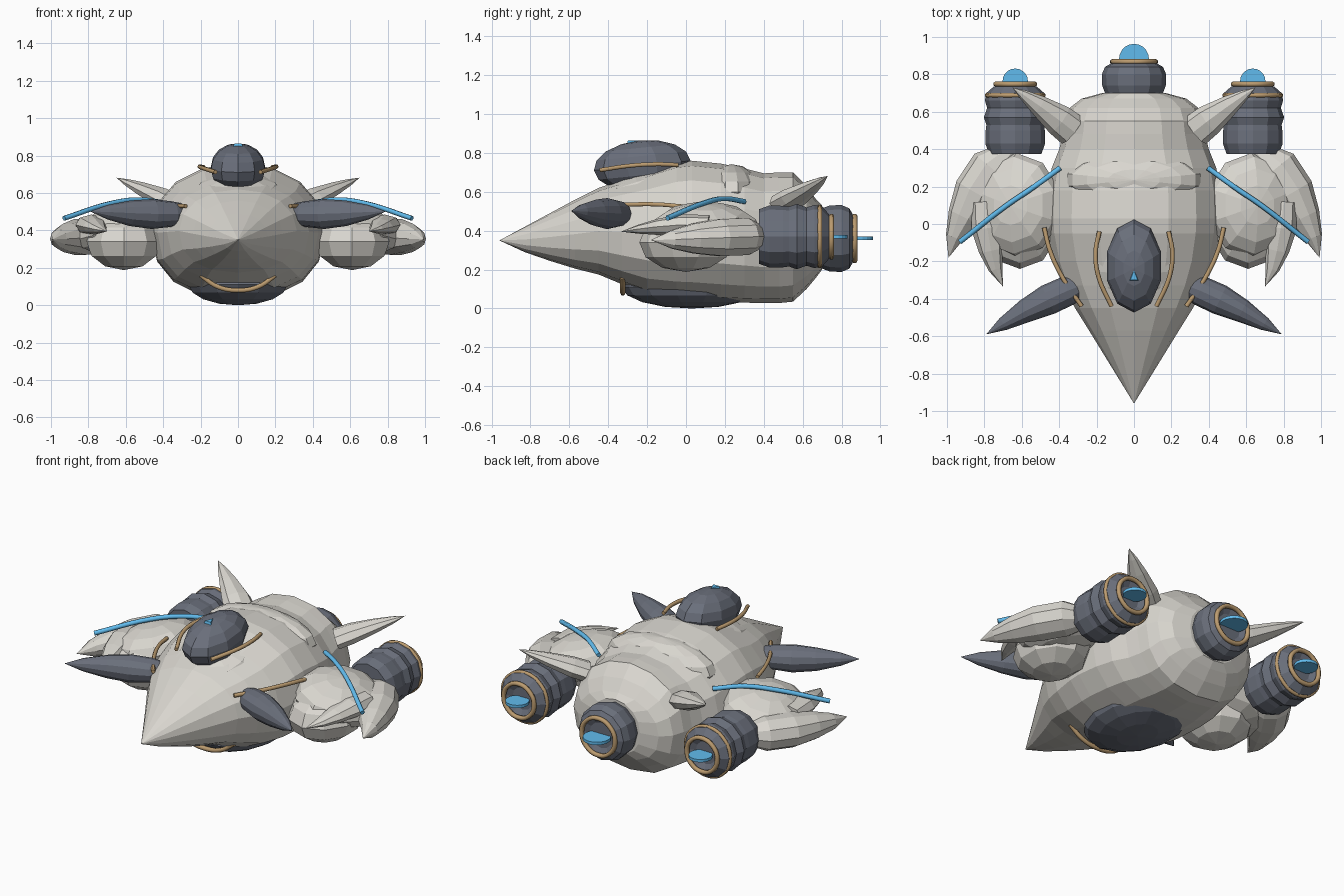
import bpy, bmesh, math
from mathutils import Vector, Matrix

if "Cube" in bpy.data.objects:
    bpy.data.objects.remove(bpy.data.objects["Cube"])


def mat(name, rgb):
    m = bpy.data.materials.new(name)
    m.diffuse_color = (*rgb, 1)
    m.use_nodes = True
    m.node_tree.nodes["Principled BSDF"].inputs["Base Color"].default_value = m.diffuse_color
    return m


HULL = mat("pale_hull", (0.70, 0.68, 0.63))
DARK = mat("dark_metal", (0.145, 0.16, 0.20))
BRONZE = mat("bronze", (0.50, 0.33, 0.16))
BLUE = mat("blue_glow", (0.12, 0.50, 0.85))
UP = Vector((0, 0, 1))


def finish(name, bm, material):
    bmesh.ops.remove_doubles(bm, verts=bm.verts, dist=1e-4)
    bmesh.ops.recalc_face_normals(bm, faces=bm.faces)
    me = bpy.data.meshes.new(name)
    bm.to_mesh(me)
    bm.free()
    me.materials.append(material)
    ob = bpy.data.objects.new(name, me)
    bpy.context.collection.objects.link(ob)
    return ob


def loft(name, path, material, sides=10, axis=None, top_pow=1.0, low_pow=1.0):
    """Skin rings given as (x, y, z, half_width, half_height)."""
    bm = bmesh.new()
    pts = [Vector(p[:3]) for p in path]
    rings = []
    for i, p in enumerate(path):
        t = axis or (pts[min(i + 1, len(pts) - 1)] - pts[max(i - 1, 0)]).normalized()
        side = t.cross(UP).normalized()
        up = side.cross(t)
        ring = []
        for k in range(sides):
            a = 2 * math.pi * k / sides
            c, s = math.cos(a), math.sin(a)
            power = top_pow if s > 0 else low_pow
            c = math.copysign(abs(c) ** power, c)
            s = math.copysign(abs(s) ** power, s)
            ring.append(bm.verts.new(pts[i] + side * c * p[3] + up * s * p[4]))
        rings.append(ring)
    for a, b in zip(rings, rings[1:]):
        for k in range(sides):
            j = (k + 1) % sides
            bm.faces.new((a[k], a[j], b[j], b[k]))
    bm.faces.new(rings[0])
    bm.faces.new(rings[-1])
    return finish(name, bm, material)


def blob(name, loc, radii, material, u=12, v=8, tilt=(0, 0)):
    bm = bmesh.new()
    bmesh.ops.create_uvsphere(bm, u_segments=u, v_segments=v, radius=1)
    m = (Matrix.Translation(loc) @ Matrix.Rotation(tilt[1], 4, 'Y')
         @ Matrix.Rotation(tilt[0], 4, 'X') @ Matrix.Diagonal((*radii, 1)))
    bmesh.ops.transform(bm, matrix=m, verts=bm.verts)
    return finish(name, bm, material)


def tube(name, pts, r, material, closed=False):
    cu = bpy.data.curves.new(name, 'CURVE')
    cu.dimensions = '3D'
    cu.bevel_depth = r
    cu.bevel_resolution = 1
    cu.resolution_u = 6
    cu.use_fill_caps = True
    sp = cu.splines.new('BEZIER')
    sp.bezier_points.add(len(pts) - 1)
    for b, p in zip(sp.bezier_points, pts):
        b.co = p
        b.handle_left_type = b.handle_right_type = 'AUTO'
    sp.use_cyclic_u = closed
    cu.materials.append(material)
    ob = bpy.data.objects.new(name, cu)
    bpy.context.collection.objects.link(ob)


def hoop(name, x, y, z, r, thick):
    tube(name, [(x + r * math.cos(k * math.pi / 4), y, z + r * math.sin(k * math.pi / 4))
                for k in range(8)], thick, BRONZE, True)


def engine(name, x, z, profile, ring_y, ring_r, glow_r):
    loft(name, [(x, y, z, r, r) for y, r in profile], DARK, 12, Vector((0, 1, 0)))
    hoop(name + "_ring", x, ring_y, z, ring_r, 0.014)
    # flat horizontal glow disc poking out of the nozzle
    bm = bmesh.new()
    bmesh.ops.create_cone(bm, cap_ends=True, segments=20, radius1=glow_r, radius2=glow_r,
                          depth=0.018, matrix=Matrix.Translation((x, ring_y + 0.015, z)))
    finish(name + "_glow", bm, BLUE)


# main hull: y, half width, bottom z, top z
sections = [(-0.96, 0, .35, .35), (-0.83, .08, .29, .42), (-0.7, .16, .245, .49),
            (-0.57, .24, .205, .56), (-0.45, .315, .175, .62), (-0.33, .38, .125, .66),
            (-0.2, .43, .075, .70), (-0.05, .46, .05, .75), (0.03, .465, .045, .76),
            (0.18, .46, .035, .745), (0.3, .44, .03, .72), (0.4, .40, .028, .695),
            (0.48, .38, .028, .70), (0.55, .37, .035, .70), (0.62, .345, .10, .63),
            (0.67, .28, .16, .56), (0.70, .17, .2, .53)]
loft("hull", [(0, y, (b + t) / 2, w, (t - b) / 2) for y, w, b, t in sections],
     HULL, 16, Vector((0, 1, 0)), 0.96, 0.84)
blob("belly_plate", (0, .03, .11), (.27, .36, .11), DARK, 14, 8)
blob("back_plate", (0, .235, .60), (.365, .15, .142), HULL, 14, 8)

# canopy on its collar, with a small blue beacon
blob("canopy_collar", (0, -.24, .61), (.235, .25, .085), HULL, 12, 6, (.3, 0))
blob("canopy", (0, -.225, .735), (.152, .25, .13), DARK, 10, 8, (.10, 0))
bm = bmesh.new()
bmesh.ops.create_cone(bm, cap_ends=True, segments=3, radius1=.045, radius2=.03, depth=.03,
                      matrix=Matrix.Translation((0, -.282, .85)) @ Matrix.Diagonal((.75, 1.1, 1, 1)))
finish("beacon", bm, BLUE)
tube("chin_bar", [(-.2, -.325, .16), (-.11, -.325, .1), (0, -.325, .08),
                  (.11, -.325, .1), (.2, -.325, .16)], .014, BRONZE)

engine("rear_engine", 0, .36, [(.6, .14), (.70, .155), (.74, .17), (.80, .172),
                               (.84, .155), (.86, .12), (.84, .08)], .868, .115, .08)

for s, tag in ((-1, "left"), (1, "right")):
    def mir(pts):
        return [(s * p[0], *p[1:]) for p in pts]

    # shoulder pods and forward-curving claws
    blob(tag + "_lower_pod", (s * .61, .0, .34), (.21, .24, .152), HULL, 10, 6)
    blob(tag + "_upper_pod", (s * .63, .1, .41), (.25, .28, .13), HULL, 10, 8, (0, s * .25))
    loft(tag + "_outer_claw", mir([(.66, .40, .37, .05, .05), (.76, .30, .37, .12, .10),
                                   (.845, .17, .365, .12, .10), (.91, .04, .36, .088, .08),
                                   (.96, -.07, .355, .048, .05), (.992, -.18, .352, 0, 0)]), HULL, 10)
    loft(tag + "_inner_claw", mir([(.80, .12, .43, .07, .05), (.785, -.02, .43, .085, .055),
                                   (.765, -.14, .42, .065, .042), (.74, -.24, .408, .038, .024),
                                   (.70, -.335, .395, 0, 0)]), HULL, 8)

    # dark canard fin
    loft(tag + "_fin", mir([(.27, -.325, .50, .045, .04), (.35, -.355, .488, .08, .068),
                            (.46, -.405, .488, .082, .08), (.58, -.465, .492, .063, .068),
                            (.70, -.535, .498, .036, .038), (.79, -.59, .502, 0, 0)]), DARK, 12)

    # rear spike
    loft(tag + "_spike", mir([(.33, .50, .54, .09, .055), (.40, .555, .572, .085, .055),
                              (.51, .635, .62, .055, .038), (.59, .69, .655, .028, .02),
                              (.65, .73, .682, 0, 0)]), HULL, 8)

    # trim rails and light strip
    tube(tag + "_canopy_rail", mir([(.185, -.04, .738), (.205, -.15, .742), (.19, -.28, .735),
                                    (.12, -.44, .712)]), .012, BRONZE)
    tube(tag + "_side_rail", mir([(.48, -.02, .525), (.45, -.14, .535), (.38, -.29, .535),
                                  (.28, -.44, .53)]), .012, BRONZE)
    tube(tag + "_light_strip", mir([(.395, .3, .55), (.54, .195, .565), (.68, .1, .545),
                                    (.93, -.095, .465)]), .014, BLUE)

    # side engine
    engine(tag + "_engine", s * .635, .37,
           [(.375, .14), (.43, .16), (.50, .158), (.53, .154), (.57, .168), (.62, .15),
            (.66, .162), (.70, .155), (.735, .115), (.71, .07)], .748, .105, .068)
    hoop(tag + "_engine_band", s * .635, .688, .37, .152, .012)
